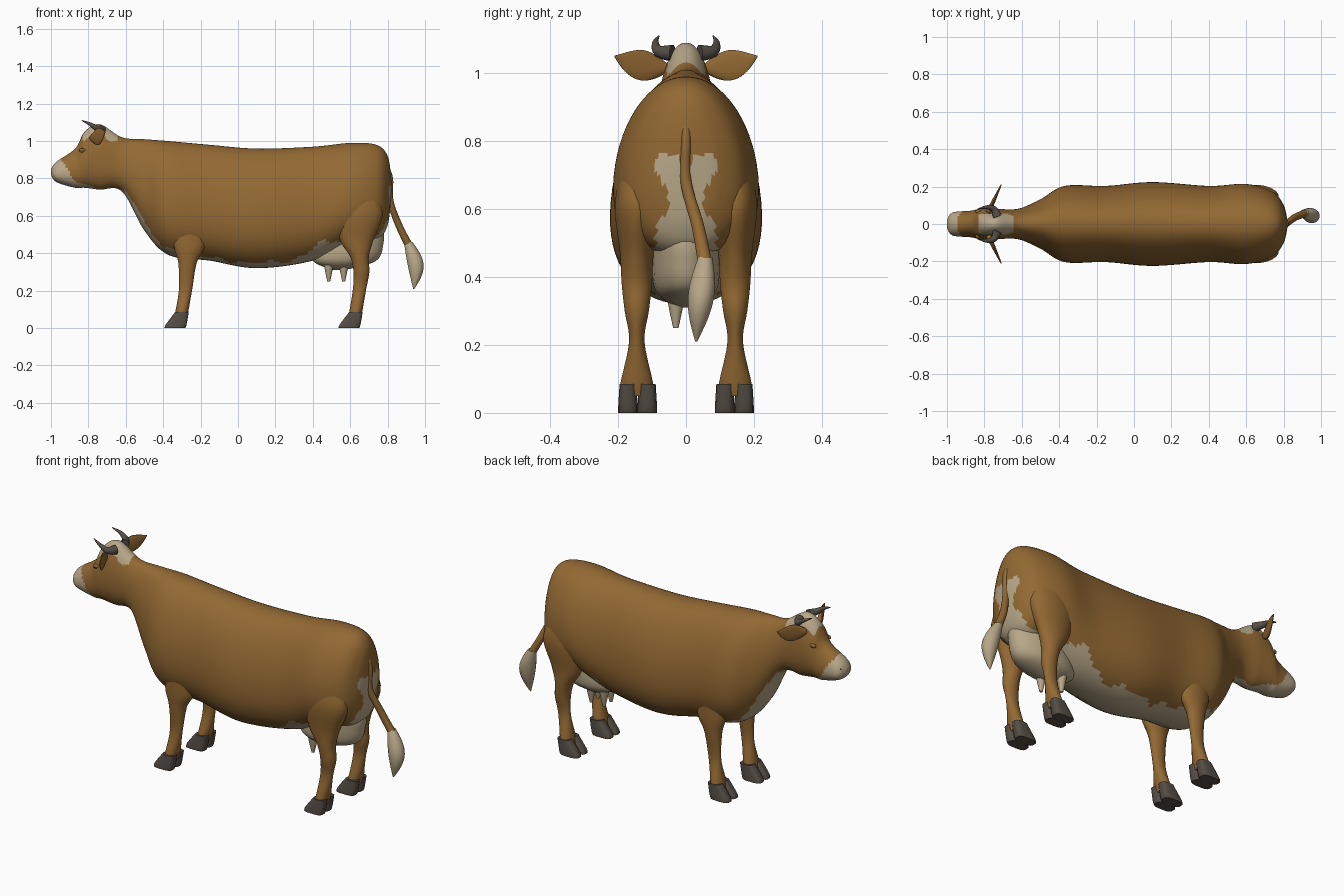
import bpy
import bmesh
from math import sin, cos, pi, copysign
from mathutils import Vector

if "Cube" in bpy.data.objects:
    bpy.data.objects.remove(bpy.data.objects["Cube"], do_unlink=True)

AXES = {"X": Vector((1, 0, 0)), "Y": Vector((0, 1, 0)), "Z": Vector((0, 0, 1))}


def make_material(name, red, green, blue):
    material = bpy.data.materials.new(name)
    material.use_nodes = True
    color = (red, green, blue, 1)
    material.diffuse_color = color
    material.node_tree.nodes["Principled BSDF"].inputs["Base Color"].default_value = color
    return material


BROWN = make_material("brown coat", .29, .14, .033)
CREAM = make_material("cream hide", .48, .39, .25)
DARK = make_material("dark horn", .09, .075, .06)


def smooth_rows(rows, steps):
    """Interpolate rows of numbers with a smooth curve through each row."""
    rows = [Vector(row) for row in rows]
    last = len(rows) - 1
    result = []
    for i in range(last):
        start, end = rows[i], rows[i + 1]
        leave = (end - rows[max(i - 1, 0)]) / 2
        arrive = (rows[min(i + 2, last)] - start) / 2
        for k in range(steps):
            t = k / steps
            ease = t * t * (3 - 2 * t)
            result.append(start.lerp(end, ease) + leave * t * (1 - t) ** 2
                          - arrive * t * t * (1 - t))
    return result + [rows[last]]


def power(value, exponent):
    return copysign(abs(value) ** exponent, value)


def loft(name, rows, materials, side=1, hint="X", axis=None, steps=4, sides=16,
         box=1, egg=0, paint=None):
    """Skin rings (x, y, z, radius along hint, radius across) into one part."""
    rows = smooth_rows(rows, steps)
    last = len(rows) - 1
    centers = [Vector((row[0], row[1] * side, row[2])) for row in rows]
    bm = bmesh.new()
    rings = []
    for i, (center, row) in enumerate(zip(centers, rows)):
        tangent = centers[min(i + 1, last)] - centers[max(i - 1, 0)]
        along = AXES[axis] if axis else tangent.normalized()
        v = (AXES[hint] - along * AXES[hint].dot(along)).normalized()
        u = along.cross(v)
        ring = []
        for k in range(sides):
            angle = 2 * pi * (k + .5) / sides
            high, wide = power(sin(angle), box), power(cos(angle), box)
            offset = v * row[3] * high + u * row[4] * wide * (1 - egg * high)
            ring.append(bm.verts.new(center + offset))
        rings.append(ring)
    for lower, upper in zip(rings, rings[1:]):
        for k in range(sides):
            bm.faces.new((lower[k - 1], lower[k], upper[k], upper[k - 1]))
    bm.faces.new(rings[0])
    bm.faces.new(rings[last])
    bmesh.ops.recalc_face_normals(bm, faces=bm.faces)
    if paint:
        for face in bm.faces:
            face.material_index = paint(face.calc_center_median())
    mesh = bpy.data.meshes.new(name)
    bm.to_mesh(mesh)
    bm.free()
    for material in materials:
        mesh.materials.append(material)
    part = bpy.data.objects.new(name, mesh)
    bpy.context.collection.objects.link(part)
    bpy.ops.object.select_all(action="DESELECT")
    part.select_set(True)
    bpy.context.view_layer.objects.active = part
    bpy.ops.object.shade_smooth_by_angle(angle=.9)


def tapered(points, base, tip):
    """Give path points round rings that narrow evenly from base to tip."""
    last = len(points) - 1
    radii = [base + (tip - base) * i / last for i in range(last + 1)]
    return [(*point, radius, radius) for point, radius in zip(points, radii)]


def blob(name, material, x, y, z, radius, side):
    """Flattened round button facing sideways."""
    rows = []
    for i in range(7):
        angle = pi * (i + .1) / 6.2
        size = radius * sin(angle)
        rows.append((x, y - radius * cos(angle) / 2, z, size * .6, size))
    loft(name, rows, [material], side, hint="Z", axis="Y", steps=1, sides=12)


# Height of the cream underside along the body
UNDERSIDE = [(-1.1, 1), (-.95, .9), (-.87, .79), (-.8, .755), (-.6, .74), (-.5, .57),
             (-.4, .43), (0, .35), (.3, .36), (.45, .46), (.9, .5)]


def underside_height(x):
    for (start, low), (end, high) in zip(UNDERSIDE, UNDERSIDE[1:]):
        if x <= end:
            return low + (high - low) * (x - start) / (end - start)


def hide_pattern(center):
    x, y, z = center
    poll = -.83 < x < -.65 and abs(y) < .055 and z > 1
    rump = x > .68 and z < .76 and abs(y) < .07 + .02 * cos(30 * (z - .52))
    belly = z < underside_height(x) + .008 * sin(45 * x)
    return int(poll or rump or belly)


# Head, neck and trunk as one skin: x, top, bottom, half width
profile = [(-1, .85, .82, .02), (-.97, .89, .78, .06), (-.87, .96, .75, .07),
           (-.82, 1.05, .75, .08), (-.74, 1.09, .74, .08), (-.62, 1.02, .73, .08),
           (-.5, 1.01, .52, .13), (-.37, 1, .39, .2), (-.15, .98, .36, .2),
           (.1, .96, .32, .22), (.4, .97, .36, .2), (.6, .99, .45, .21),
           (.74, .98, .47, .17), (.8, .92, .55, .1), (.82, .8, .72, .02)]
trunk = [(x, 0, (top + bottom) / 2, (top - bottom) / 2, width)
         for x, top, bottom, width in profile]
loft("body_and_head", trunk, [BROWN, CREAM], hint="Z", axis="X", steps=10, sides=64,
     box=.93, egg=.17, paint=hide_pattern)

# Udder
loft("udder", [(.54, 0, .31, .03, .03), (.57, 0, .36, .17, .09), (.6, 0, .46, .18, .1),
               (.62, 0, .55, .16, .09), (.65, 0, .7, .14, .03)],
     [CREAM], axis="Z", steps=6, sides=28)

# Upper legs from the knee up: x, height, radius lengthwise, radius across
shoulder = [(-.27, .35, .05, .035), (-.26, .45, .085, .043), (-.27, .65, .08, .04)]
thigh = [(.66, .3, .043, .036), (.65, .38, .05, .045), (.635, .47, .09, .05),
         (.645, .62, .13, .065), (.64, .77, .06, .03)]

for side, label in ((1, "left"), (-1, "right")):
    # Legs with two-toed hooves
    for name, upper, ankle in (("front", shoulder, -.3), ("hind", thigh, .63)):
        shank = [(ankle - .01, .05, .035, .048), (ankle, .09, .035, .048),
                 (ankle + .02, .21, .036, .023)]
        rows = [(x, .145, z, length, width) for x, z, length, width in shank + upper]
        loft(f"{name}_leg_{label}", rows, [BROWN], side, axis="Z", steps=5, sides=20)
        for toe, y in (("inner", .114), ("outer", .171)):
            hoof = [(ankle - .037, y, 0, .056, .029), (ankle - .03, y, .02, .056, .029),
                    (ankle, y, .085, .037, .025)]
            loft(f"{name}_hoof_{toe}_{label}", hoof, [DARK], side, axis="Z", box=.6)

    # Teats
    for name, x in (("front", .485), ("hind", .565)):
        path = [(x, .03, .36), (x, .03, .3), (x, .03, .25)]
        loft(f"{name}_teat_{label}", tapered(path, .03, .008), [CREAM], side, axis="Z")

    # Leaf shaped ears
    ear = []
    for i in range(9):
        t = i / 8
        height = .036 * sin(pi * t) + .014 * (1 - t) + .002
        ear.append((-.78 + .07 * t, .06 + .15 * t, 1.017 + .034 * t * t,
                    height, .015 - .012 * t))
    loft(f"ear_{label}", ear, [BROWN], side, hint="Z", steps=2)

    # Curved horns
    horn = [(-.73, .04, 1.06), (-.75, .08, 1.065), (-.79, .09, 1.09), (-.835, .08, 1.11)]
    loft(f"horn_{label}", tapered(horn, .025, .002), [DARK], side, hint="Z")

    # Eyes and nostrils
    blob(f"eyelid_{label}", BROWN, -.83, .066, .95, .02, side)
    blob(f"eye_{label}", DARK, -.83, .072, .95, .01, side)
    blob(f"nostril_{label}", DARK, -.98, .04, .85, .008, side)

# Tail hanging clear of the rump
tail = [(.79, 0, .87), (.815, 0, .8), (.815, 0, .68), (.86, .035, .55), (.92, .058, .43)]
loft("tail", tapered(tail, .012, .021), [BROWN], steps=6)

# Cream tuft, swelling then closing to a point
tuft = []
for i in range(9):
    t = i / 8
    swell = .03 * sin(pi * t) + .02 * (1 - t) + .003
    tuft.append((.91 + .03 * t + .025 * sin(pi * t), .057 - .027 * t, .46 - .25 * t,
                 swell, swell * .9))
loft("tail_tuft", tuft, [CREAM], axis="Z", steps=2)
